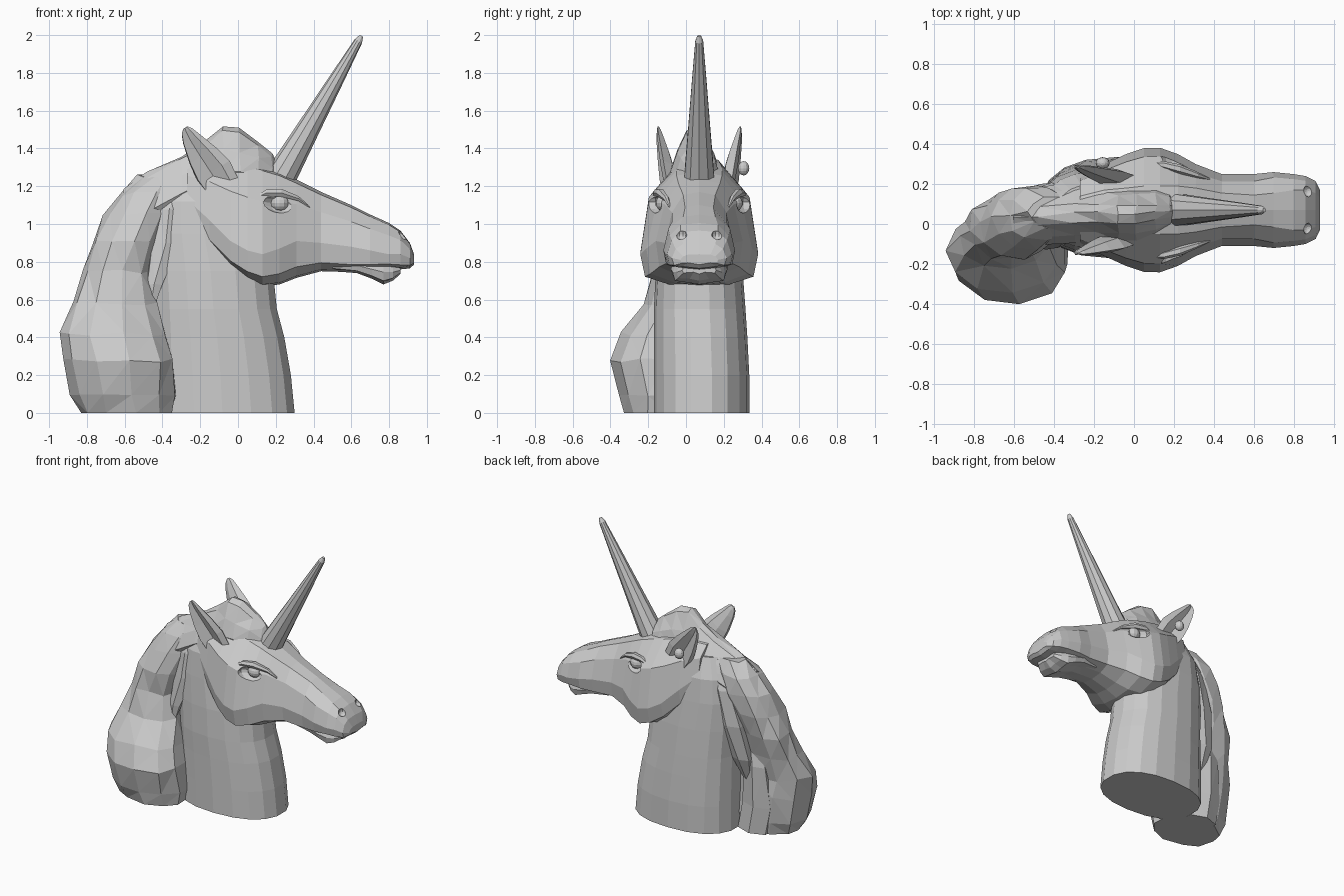
import bpy, bmesh, math, random
from mathutils import Vector

random.seed(4)
MID = 0.07  # symmetry plane of the head


def loft(name, rings, jitter=0.0):
    """Closed flat-shaded skin through rings with equal point counts."""
    bm = bmesh.new()
    vr = []
    for ring in rings:
        row = []
        for p in ring:
            v = Vector(p)
            if jitter:
                d = Vector([random.uniform(-jitter, jitter) for _ in range(3)])
                if v.z < 0.001:
                    d.z = 0
                v += d
            row.append(bm.verts.new(v))
        vr.append(row)
    n = len(vr[0])
    for a, b in zip(vr, vr[1:]):
        for i in range(n):
            bm.faces.new((a[i], a[(i + 1) % n], b[(i + 1) % n], b[i]))
    bm.faces.new(vr[0])
    bm.faces.new(vr[-1])
    if jitter:  # irregular facets
        bmesh.ops.triangulate(bm, faces=[f for f in bm.faces if len(f.verts) == 4])
    bmesh.ops.recalc_face_normals(bm, faces=bm.faces)
    me = bpy.data.meshes.new(name)
    bm.to_mesh(me)
    bm.free()
    ob = bpy.data.objects.new(name, me)
    bpy.context.collection.objects.link(ob)
    return ob


def oval(x0, x1, y0, y1, n, power=1.0):
    """Super-ellipse outline in a bounding box."""
    pts = []
    for i in range(n):
        a = 2 * math.pi * (i + 0.5) / n
        c, s = math.cos(a), math.sin(a)
        c = math.copysign(abs(c) ** power, c)
        s = math.copysign(abs(s) ** power, s)
        pts.append(((x0 + x1) / 2 + c * (x1 - x0) / 2, (y0 + y1) / 2 + s * (y1 - y0) / 2))
    return pts


def ball(name, loc, scale, seg=12, rot=0):
    bpy.ops.mesh.primitive_uv_sphere_add(segments=seg, ring_count=8, radius=1,
                                         location=loc, rotation=(0, rot, 0))
    ob = bpy.context.object
    ob.name = name
    ob.scale = scale
    return ob


def stack(name, rows, n, power, jitter=0.0):
    """Loft of horizontal sections: z, x0, x1, y0, y1."""
    return loft(name, [[(x, y, z) for x, y in oval(x0, x1, y0, y1, n, power)]
                       for z, x0, x1, y0, y1 in rows], jitter)


# Neck
stack("neck", [
    (0.0, -0.47, 0.305, -0.17, 0.335), (0.2, -0.47, 0.285, -0.17, 0.335),
    (0.4, -0.47, 0.25, -0.17, 0.325), (0.55, -0.47, 0.21, -0.17, 0.315),
    (0.75, -0.48, 0.19, -0.16, 0.30), (0.95, -0.48, 0.12, -0.14, 0.28),
    (1.12, -0.45, 0.05, -0.12, 0.26), (1.26, -0.38, 0.0, -0.06, 0.20)], 18, 0.87)

# Falling mane, sweeping to one side
stack("falling_mane", [
    (0.0, -0.84, -0.34, -0.32, 0.05), (0.1, -0.88, -0.325, -0.36, 0.07),
    (0.28, -0.92, -0.325, -0.395, 0.07), (0.42, -0.935, -0.37, -0.34, 0.07),
    (0.58, -0.88, -0.43, -0.23, 0.09), (0.75, -0.83, -0.45, -0.18, 0.13),
    (0.9, -0.77, -0.40, -0.17, 0.17), (1.05, -0.71, -0.34, -0.13, 0.19),
    (1.16, -0.63, -0.30, -0.09, 0.19), (1.25, -0.53, -0.24, -0.02, 0.14)], 11, 0.92, 0.012)

# Crest of the mane and forelock: x, top, bottom, centre y, half width
crest = []
for x, zt, zb, cy, w in [(-0.60, 1.18, 0.95, 0.03, 0.08), (-0.48, 1.27, 1.0, 0.04, 0.14),
                         (-0.30, 1.36, 1.1, 0.06, 0.16), (-0.18, 1.43, 1.15, 0.06, 0.14),
                         (-0.08, 1.52, 1.2, 0.05, 0.13), (0.01, 1.505, 1.2, 0.05, 0.13),
                         (0.11, 1.44, 1.2, 0.06, 0.12), (0.18, 1.37, 1.2, 0.07, 0.09),
                         (0.22, 1.29, 1.2, 0.07, 0.04)]:
    h = zt - zb
    crest.append([(x, cy + a * w, zb + b * h) for a, b in
                  [(0, 1), (0.3, 0.93), (0.75, 0.55), (1, 0.25), (0.8, 0),
                   (-0.8, 0), (-1, 0.25), (-0.75, 0.6), (-0.35, 0.92)]])
loft("mane_crest", crest, 0.006)

# Mane strands lying on both sides of the neck: x, y, z, radius
for k, path in enumerate([
        [(-0.32, -0.03, 1.22, 0.02), (-0.36, -0.06, 1.08, 0.06), (-0.38, -0.07, 0.9, 0.07), (-0.44, -0.10, 0.68, 0.04), (-0.47, -0.11, 0.52, 0.01)],
        [(-0.34, 0.14, 1.25, 0.02), (-0.41, 0.16, 1.05, 0.07), (-0.47, 0.14, 0.8, 0.09), (-0.53, 0.10, 0.55, 0.07), (-0.55, 0.05, 0.35, 0.02)],
        [(-0.60, 0.06, 0.7, 0.02), (-0.61, 0.04, 0.5, 0.09), (-0.62, 0.02, 0.2, 0.11), (-0.58, 0.02, 0.0, 0.11)]]):
    loft(f"mane_strand_{k + 1}", [[(px, py, z) for px, py in
         oval(x - r * 1.2, x + r * 1.2, y - r * 0.7, y + r * 0.7, 6)] for x, y, z, r in path], 0.004)


def face_ring(x, zt, wt, zm, wm, zb, wb):
    """Symmetric head section at x: top, widest and bottom levels with half widths."""
    k = 0.86 if x < 0.14 or x > 0.65 else 0.8
    half = [(wt, zt - 0.06 * (zt - zm)), (k * wm, zm + 0.6 * (zt - zm)),
            (wm, zm), (0.92 * wm, zm - 0.7 * (zm - zb)), (wb, zb + 0.01)]
    return ([(x, MID, zt)] + [(x, MID + w, z) for w, z in half] + [(x, MID, zb)]
            + [(x, MID - w, z) for w, z in reversed(half)])


# Head and upper muzzle
head = loft("head", [face_ring(*r) for r in [
    (-0.27, 1.34, 0.07, 1.13, 0.17, 0.96, 0.08), (-0.15, 1.36, 0.10, 1.02, 0.23, 0.87, 0.12),
    (-0.04, 1.35, 0.11, 0.91, 0.28, 0.76, 0.16), (0.05, 1.33, 0.12, 0.86, 0.31, 0.70, 0.17),
    (0.13, 1.31, 0.12, 0.84, 0.312, 0.67, 0.16), (0.22, 1.28, 0.12, 0.87, 0.28, 0.68, 0.13),
    (0.31, 1.235, 0.11, 0.91, 0.23, 0.715, 0.10), (0.44, 1.17, 0.085, 0.90, 0.18, 0.75, 0.09),
    (0.60, 1.10, 0.075, 0.88, 0.18, 0.745, 0.09), (0.70, 1.05, 0.085, 0.86, 0.19, 0.755, 0.11),
    (0.80, 1.005, 0.10, 0.84, 0.18, 0.765, 0.12), (0.86, 0.965, 0.10, 0.84, 0.17, 0.76, 0.11),
    (0.91, 0.90, 0.085, 0.82, 0.145, 0.765, 0.09), (0.932, 0.84, 0.06, 0.81, 0.10, 0.785, 0.06)]])

# Lower jaw and lip
loft("lower_lip", [face_ring(*r) for r in [
    (0.50, 0.86, 0.06, 0.80, 0.13, 0.75, 0.06), (0.63, 0.85, 0.07, 0.78, 0.15, 0.74, 0.07),
    (0.71, 0.84, 0.07, 0.76, 0.15, 0.71, 0.08), (0.77, 0.83, 0.07, 0.745, 0.14, 0.68, 0.06),
    (0.82, 0.81, 0.07, 0.745, 0.12, 0.70, 0.05), (0.86, 0.79, 0.06, 0.755, 0.09, 0.735, 0.03)]])

# Eye sockets and nostrils cut from the head
for s in (-1, 1):
    for loc, size, rot in [((0.235, MID + s * 0.25, 1.105), (0.105, 0.06, 0.05), 0.12),
                           ((0.875, MID + s * 0.095, 0.945), (0.03, 0.03, 0.03), 0.0)]:
        cutter = ball("hollow_cutter", loc, size, 10, rot)
        cutter.hide_render = True
        cutter.hide_set(True)
        mod = head.modifiers.new("hollow", "BOOLEAN")
        mod.operation = "DIFFERENCE"
        mod.object = cutter

# Paired eyes, brows and ears
for s, side in ((-1, "right"), (1, "left")):
    ball("eye_" + side, (0.22, MID + s * 0.185, 1.11), (0.05, 0.045, 0.045))
    brow = [(0.08, 0.235, 1.13, 0.008), (0.15, 0.225, 1.165, 0.02),
            (0.23, 0.205, 1.165, 0.024), (0.32, 0.175, 1.135, 0.015), (0.38, 0.155, 1.09, 0.006)]
    loft("brow_" + side, [[(x, MID + s * (y + r * math.cos(a)), z + r * math.sin(a))
                           for a in [i * math.pi / 3 for i in range(6)]] for x, y, z, r in brow])
    # Ear sections with a dented outer side: x, y, z, radius
    ear = [(-0.08, 0.16, 1.19, 0.10), (-0.135, 0.175, 1.28, 0.11), (-0.19, 0.19, 1.36, 0.09),
           (-0.25, 0.208, 1.45, 0.055), (-0.272, 0.215, 1.49, 0.035), (-0.28, 0.217, 1.51, 0.014)]
    loft("ear_" + side, [[(x + u * r * 0.82, MID + s * (y + v * r * 0.45), z + u * r * 0.5)
                          for u, v in [(1, 0.3), (0.6, -0.7), (-0.2, -1), (-0.9, -0.3),
                                       (-0.85, 0.7), (-0.1, 0.0), (0.55, 0.6)]]
                         for x, y, z, r in ear])

# Earring stud
ball("earring", (-0.157, 0.305, 1.295), (0.035, 0.03, 0.038))

# Horn
base, tip = Vector((0.215, MID, 1.23)), Vector((0.65, MID, 1.99))
axis = (tip - base).normalized()
side_v = Vector((0, 1, 0))
up_v = axis.cross(side_v)
loft("horn", [[base.lerp(tip, t) + r * (side_v * math.cos(a) + up_v * math.sin(a))
               for a in [(i + 0.5) * math.pi / 5 for i in range(10)]]
              for t, r in [(0, 0.085), (0.35, 0.062), (0.7, 0.04), (0.97, 0.022), (1.008, 0.01)]])
